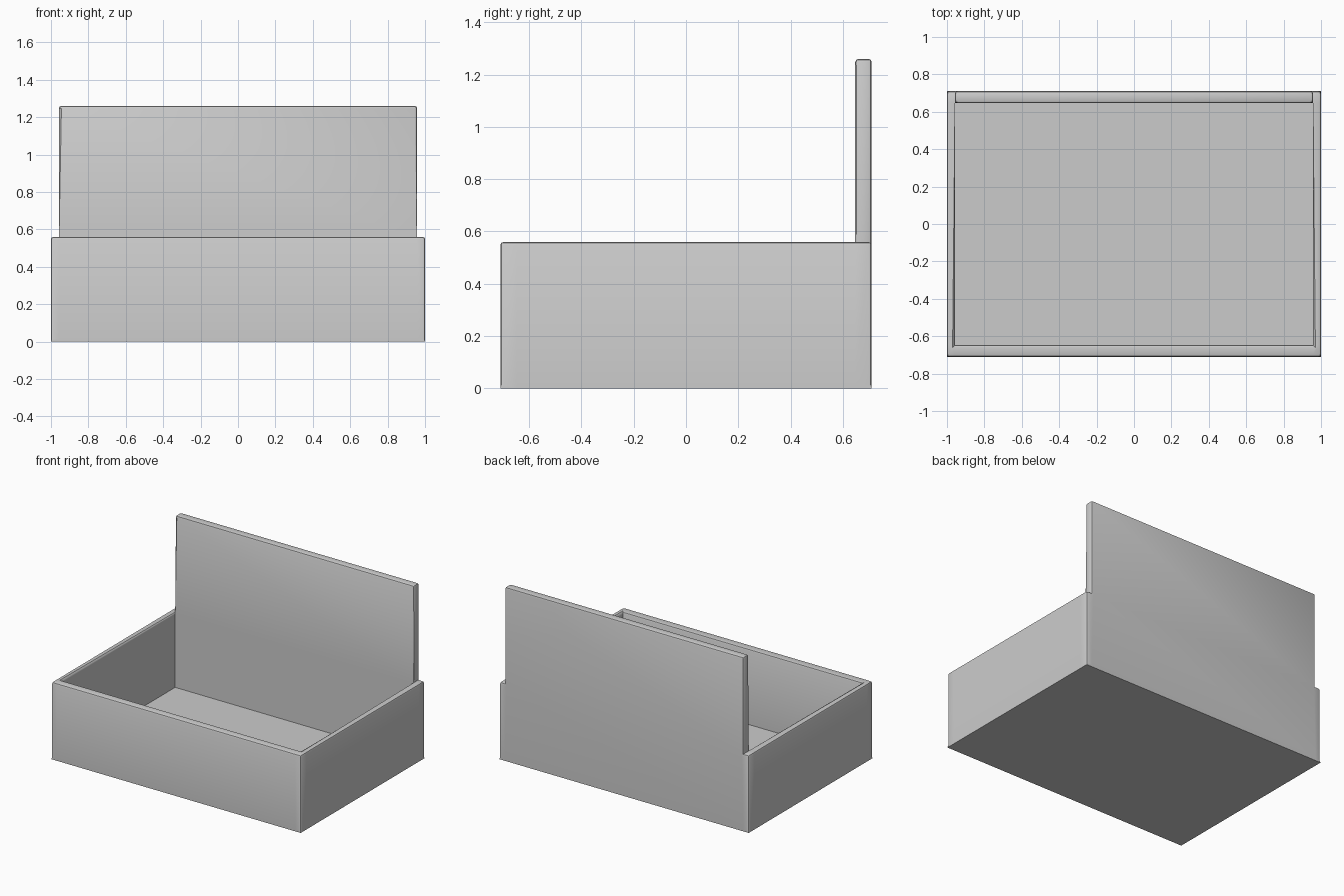
import bpy, bmesh, math

if "Cube" in bpy.data.objects:
    bpy.data.objects.remove(bpy.data.objects["Cube"])

# Grid planes: outer wall, inner wall, floor, rim and top of the raised back
XS = [-1.0, -0.957, 0.957, 1.0]
YS = [-0.71, -0.647, 0.647, 0.71]
ZS = [0.0, 0.014, 0.56, 1.26]


def solid(i, j, k):
    if not (0 <= i < 3 and 0 <= j < 3 and 0 <= k < 3):
        return False
    if k == 0:                       # floor
        return True
    if k == 1:                       # four walls
        return not (i == 1 and j == 1)
    return i == 1 and j == 2         # raised back panel


bm = bmesh.new()
verts = {}


def vert(c):
    if c not in verts:
        verts[c] = bm.verts.new((XS[c[0]], YS[c[1]], ZS[c[2]]))
    return verts[c]


# Skin the filled cells with one continuous shell
for i in range(3):
    for j in range(3):
        for k in range(3):
            if not solid(i, j, k):
                continue
            for axis in range(3):
                for side in (0, 1):
                    n = [i, j, k]
                    n[axis] += 1 if side else -1
                    if solid(*n):
                        continue
                    u, v = (axis + 1) % 3, (axis + 2) % 3
                    loop = []
                    for a, b in ((0, 0), (1, 0), (1, 1), (0, 1)):
                        c = [i, j, k]
                        c[axis] += side
                        c[u] += a
                        c[v] += b
                        loop.append(vert(tuple(c)))
                    bm.faces.new(loop if side else loop[::-1])

# Merge flat regions, then round the outer edges above the base
bmesh.ops.dissolve_limit(bm, angle_limit=0.01, verts=bm.verts[:], edges=bm.edges[:])
edges = [e for e in bm.edges
         if e.is_manifold and e.calc_face_angle_signed() > 0.5
         and max(v.co.z for v in e.verts) > 0.1]
bmesh.ops.bevel(bm, geom=edges, offset=0.013, offset_type='OFFSET', segments=2,
                profile=0.5, affect='EDGES', clamp_overlap=True)

mesh = bpy.data.meshes.new("open_box_with_back")
bm.to_mesh(mesh)
bm.free()
box = bpy.data.objects.new("open_box_with_back", mesh)
bpy.context.collection.objects.link(box)
bpy.context.view_layer.objects.active = box
box.select_set(True)
bpy.ops.object.shade_smooth_by_angle(angle=math.radians(30))
